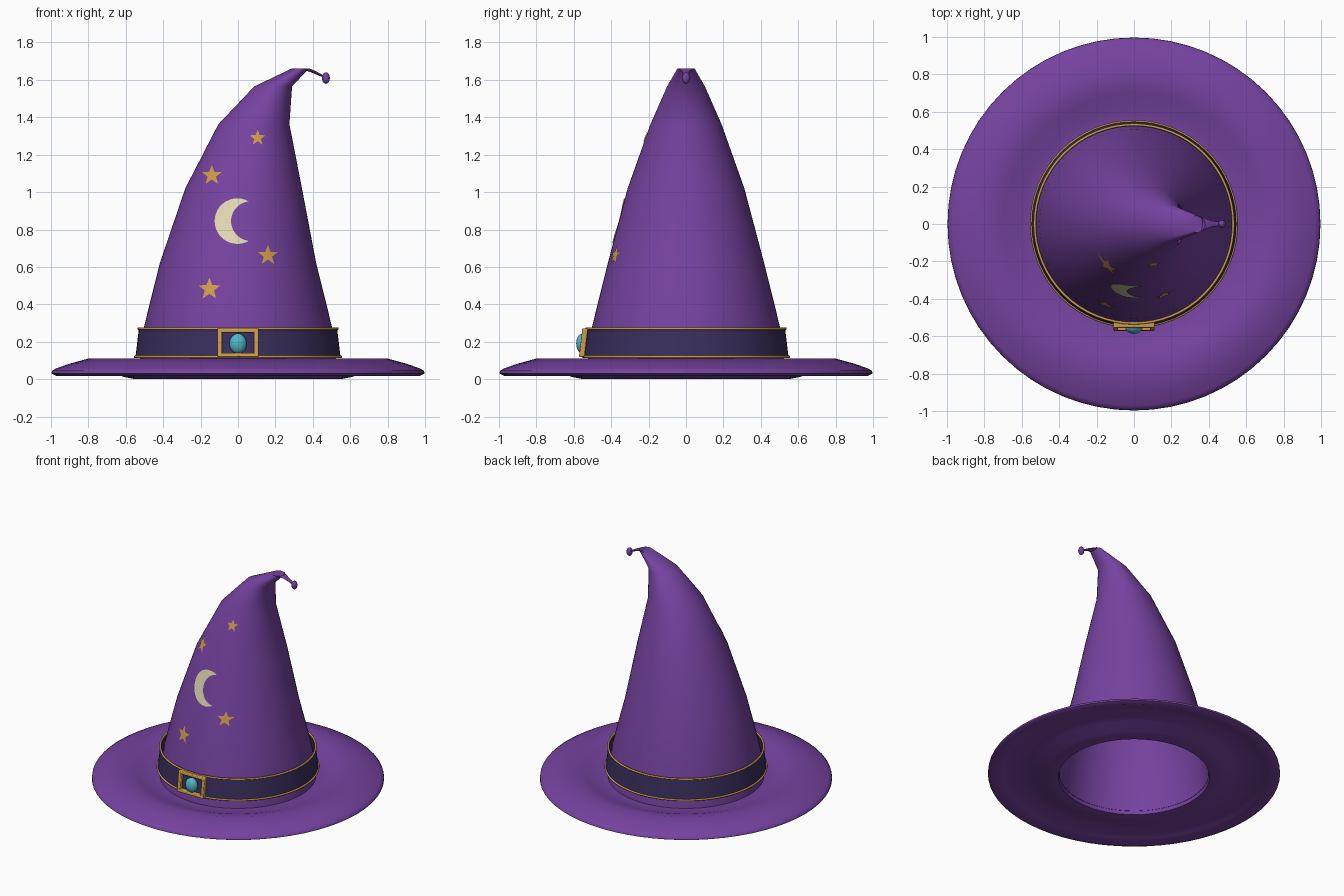
import bpy, bmesh, math
from mathutils import Vector

if "Cube" in bpy.data.objects:
    bpy.data.objects.remove(bpy.data.objects["Cube"])

def mat(name, c):
    m = bpy.data.materials.new(name)
    m.diffuse_color = (*c, 1)
    m.use_nodes = True
    m.node_tree.nodes["Principled BSDF"].inputs["Base Color"].default_value = m.diffuse_color
    return m

PURPLE = mat("purple felt", (0.18, 0.055, 0.35))
DARK = mat("dark band", (0.042, 0.028, 0.108))
GOLD = mat("gold", (0.62, 0.34, 0.07))
CREAM = mat("cream moon", (0.76, 0.68, 0.45))
TEAL = mat("turquoise gem", (0.08, 0.48, 0.60))
N = 64

def finish(name, bm, m, smooth=40, recalc=True):
    if recalc:
        bmesh.ops.recalc_face_normals(bm, faces=bm.faces[:])
    me = bpy.data.meshes.new(name)
    bm.to_mesh(me)
    bm.free()
    ob = bpy.data.objects.new(name, me)
    bpy.context.collection.objects.link(ob)
    me.materials.append(m)
    bpy.ops.object.select_all(action='DESELECT')
    ob.select_set(True)
    bpy.context.view_layer.objects.active = ob
    bpy.ops.object.shade_smooth_by_angle(angle=math.radians(smooth))
    return ob

def loft(name, rings, m, closed=False, smooth=40):
    """Horizontal circles (centre x, z, radius) joined in order."""
    bm = bmesh.new()
    loops = [[bm.verts.new((cx + r * math.cos(2 * math.pi * i / N),
                            r * math.sin(2 * math.pi * i / N), z)) for i in range(N)]
             for cx, z, r in rings]
    pairs = list(zip(loops, loops[1:]))
    if closed:
        pairs.append((loops[-1], loops[0]))
    for a, b in pairs:
        for i in range(N):
            j = (i + 1) % N
            bm.faces.new((a[i], a[j], b[j], b[i]))
    if not closed:
        bm.faces.new(loops[-1])
    return finish(name, bm, m, smooth)

# crown: outer wall up to the bent tip, inner wall as a hollow
CROWN = [(0, .03, .535), (0, .27, .505), (0, .62, .418), (.03, 1.02, .312),
         (.085, 1.363, .19), (.188, 1.565, .101), (.335, 1.662, .045)]
inner = [(c, z, r - .025) for c, z, r in CROWN[:5]]
loft("crown", inner[::-1] + CROWN + [(.40, 1.645, .02), (.455, 1.618, .011)], PURPLE, smooth=60)

# tip bead
bm = bmesh.new()
bmesh.ops.create_uvsphere(bm, u_segments=16, v_segments=10, radius=1)
bmesh.ops.scale(bm, vec=(.021, .021, .031), verts=bm.verts)
bmesh.ops.translate(bm, vec=(.47, 0, 1.61), verts=bm.verts)
finish("tip_bead", bm, PURPLE)

# brim: raised wave with a thin edge
brim = [(.51, .05), (.56, .052), (.62, .06), (.70, .088), (.80, .11), (.90, .083), (.97, .058),
        (.995, .045), (.997, .03), (.97, .017), (.90, .038), (.80, .062), (.70, .04), (.61, .012), (.55, 0), (.515, .003)]
loft("brim", [(0, z, r) for r, z in brim], PURPLE, closed=True, smooth=60)

# band and its two gold cords
loft("band", [(0, z, r) for r, z in [(.548, .12), (.530, .27), (.522, .27), (.540, .12)]], DARK, closed=True)
for name, z, r in (("lower_cord", .12, .549), ("upper_cord", .27, .531)):
    loft(name, [(0, z + .007 * math.sin(a * math.pi / 4), r + .007 * math.cos(a * math.pi / 4))
                for a in range(8)], GOLD, closed=True, smooth=60)

# buckle frame, leaning with the band
bm = bmesh.new()
for cx, cz, sx, sz in ((-.0975, 0, .025, .15), (.0975, 0, .025, .15), (0, .065, .22, .022), (0, -.065, .22, .022)):
    vs = bmesh.ops.create_cube(bm, size=1)["verts"]
    bmesh.ops.scale(bm, vec=(sx, .03, sz), verts=vs)
    bmesh.ops.translate(bm, vec=(cx, 0, cz), verts=vs)
for v in bm.verts:
    v.co += Vector((0, -.548 + v.co.z * .12, .195))
ob = finish("buckle", bm, GOLD, 30)
bev = ob.modifiers.new("bevel", 'BEVEL')
bev.width, bev.segments = .005, 2

# gem
bm = bmesh.new()
bmesh.ops.create_uvsphere(bm, u_segments=24, v_segments=14, radius=1)
bmesh.ops.scale(bm, vec=(.046, .035, .054), verts=bm.verts)
bmesh.ops.translate(bm, vec=(0, -.552, .19), verts=bm.verts)
finish("gem", bm, TEAL)

def on_crown(x, z):
    """Point just in front of the crown's surface."""
    for (c0, z0, r0), (c1, z1, r1) in zip(CROWN, CROWN[1:]):
        if z0 <= z <= z1:
            t = (z - z0) / (z1 - z0)
            c, r = c0 + t * (c1 - c0), r0 + t * (r1 - r0)
            return Vector((x, -math.sqrt(r * r - (x - c) ** 2) - .005, z))

def patch(name, quads, m):
    bm = bmesh.new()
    for q in quads:
        bm.faces.new([bm.verts.new((x, 0, z)) for x, z in q])
    bmesh.ops.remove_doubles(bm, verts=bm.verts, dist=1e-5)
    bmesh.ops.subdivide_edges(bm, edges=bm.edges[:], cuts=3, use_grid_fill=True)
    for v in bm.verts:
        v.co = on_crown(v.co.x, v.co.z)
    bm.normal_update()
    for f in bm.faces:
        if f.normal.y > 0:
            f.normal_flip()
    finish(name, bm, m, recalc=False)

# stars
for k, (x, z, R) in enumerate(((.105, 1.29, .044), (-.14, 1.09, .056), (.16, .662, .056), (-.153, .482, .062))):
    p = [(x + (R if i % 2 == 0 else R * .42) * math.sin(i * math.pi / 5),
          z + (R if i % 2 == 0 else R * .42) * math.cos(i * math.pi / 5)) for i in range(10)]
    patch(f"star_{k + 1}", [((x, z), p[i], p[(i + 1) % 10]) for i in range(10)], GOLD)

# crescent moon: strip between two arcs that meet at the horns
outer, inn, S = [], [], 24
for i in range(S + 1):
    t = i / S
    a = math.radians(60 + 240 * t)
    b = math.radians(96 + 168 * t)
    outer.append((-.003 + .122 * math.cos(a), .845 + .122 * math.sin(a)))
    inn.append((.058 + .106 * (math.cos(b) - math.cos(math.radians(96))),
                .845 + .106 * math.sin(b)))
inn[0], inn[-1] = outer[0], outer[-1]
quads = [(outer[i], outer[i + 1], inn[i + 1], inn[i]) for i in range(1, S - 1)]
quads += [(outer[0], outer[1], inn[1]), (outer[-1], outer[-2], inn[-2])]
patch("moon", quads, CREAM)
